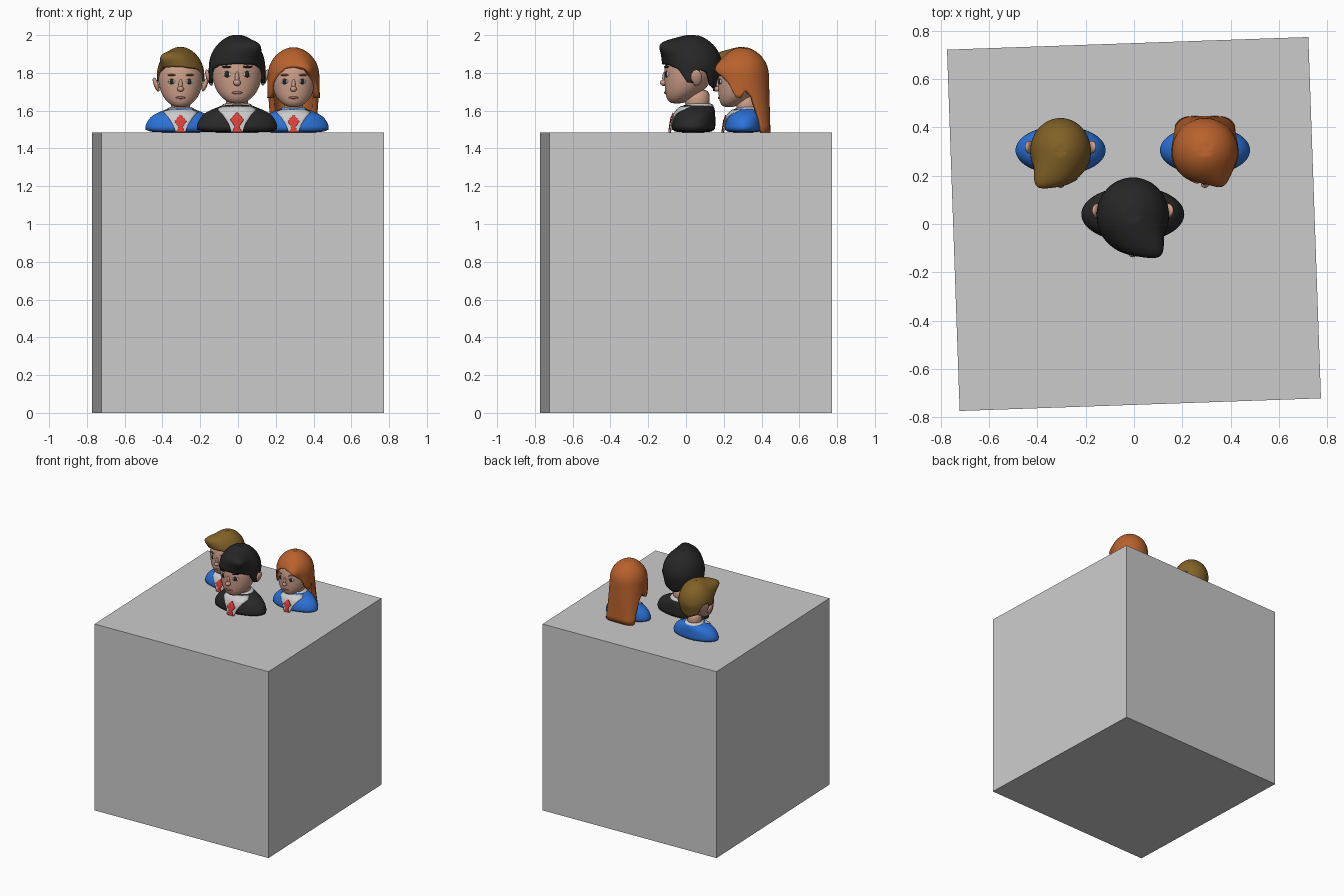
import bpy, bmesh, math
from mathutils import Matrix, Vector

if "Cube" in bpy.data.objects:
    bpy.data.objects.remove(bpy.data.objects["Cube"])

BASE = 1.485


def material(name, rgb):
    m = bpy.data.materials.new(name)
    m.diffuse_color = (*rgb, 1)
    m.use_nodes = True
    m.node_tree.nodes["Principled BSDF"].inputs["Base Color"].default_value = m.diffuse_color
    return m


SKIN = material("skin", (0.60, 0.34, 0.25))
WHITE = material("white_cloth", (0.75, 0.75, 0.73))
RED = material("red_cloth", (0.75, 0.05, 0.04))
DARK = material("dark", (0.02, 0.02, 0.02))
LIP = material("lip", (0.45, 0.17, 0.14))
BLACK = material("black_cloth", (0.022, 0.022, 0.022))
BLUE = material("blue_cloth", (0.025, 0.17, 0.70))
BROWN = material("brown_hair", (0.22, 0.12, 0.02))
GINGER = material("ginger_hair", (0.48, 0.12, 0.025))


def lerp_table(table, t):
    """Interpolate rows of (key, values...) at key t."""
    if t <= table[0][0]:
        return table[0][1:]
    for a, b in zip(table, table[1:]):
        if t <= b[0]:
            f = (t - a[0]) / (b[0] - a[0])
            return tuple(p + (q - p) * f for p, q in zip(a[1:], b[1:]))
    return table[-1][1:]


def finish(name, bm, mat, place, subsurf=0, thick=0):
    bmesh.ops.recalc_face_normals(bm, faces=bm.faces)
    bm.transform(place)
    me = bpy.data.meshes.new(name)
    bm.to_mesh(me)
    bm.free()
    me.materials.append(mat)
    me.shade_smooth()
    ob = bpy.data.objects.new(name, me)
    bpy.context.collection.objects.link(ob)
    if thick:
        mod = ob.modifiers.new("thickness", 'SOLIDIFY')
        mod.thickness, mod.offset = thick, -1
    if subsurf:
        mod = ob.modifiers.new("smooth", 'SUBSURF')
        mod.levels = mod.render_levels = subsurf
    return ob


def loft(name, rings, mat, place, n=32):
    """Elliptical rings: (z, half width, front y, back y)."""
    bm = bmesh.new()
    loops = []
    for z, rx, yf, yb in rings:
        loops.append([bm.verts.new((rx * math.sin(2 * math.pi * i / n),
                                    (yf + yb) / 2 - (yb - yf) / 2 * math.cos(2 * math.pi * i / n), z))
                      for i in range(n)])
    for a, b in zip(loops, loops[1:]):
        for i in range(n):
            bm.faces.new((a[i], a[(i + 1) % n], b[(i + 1) % n], b[i]))
    bm.faces.new(loops[0])
    bm.faces.new(loops[-1])
    return finish(name, bm, mat, place, 1)


def front_y(rings, x, z):
    rx, yf, yb = lerp_table(rings, z)
    return (yf + yb) / 2 - (yb - yf) / 2 * math.sqrt(max(0, 1 - (x / rx) ** 2))


def patch(name, outline, rings, off, mat, place, rows=16, cols=10):
    """Cloth laid on the front of a loft; outline is (z, half width)."""
    bm = bmesh.new()
    grid = []
    z0, z1 = outline[0][0], outline[-1][0]
    for r in range(rows + 1):
        z = z0 + (z1 - z0) * r / rows
        w = lerp_table(outline, z)[0]
        xs = [w * (2 * c / cols - 1) for c in range(cols + 1)]
        grid.append([bm.verts.new((x, front_y(rings, x, z) - off, z)) for x in xs])
    for a, b in zip(grid, grid[1:]):
        for c in range(cols):
            bm.faces.new((a[c], a[c + 1], b[c + 1], b[c]))
    return finish(name, bm, mat, place, 0, 0.006)


def blob(name, loc, radii, mat, place, tilt=0, axis='Y'):
    bm = bmesh.new()
    bmesh.ops.create_uvsphere(bm, u_segments=16, v_segments=10, radius=1)
    bm.transform(Matrix.Translation(loc) @ Matrix.Rotation(tilt, 4, axis) @ Matrix.Diagonal((*radii, 1)))
    return finish(name, bm, mat, place)


def hair(name, hairline, mat, place, rx, tufts, long=False, n=72, rows=20):
    """Cap grown from the crown to a hairline given as (angle from front, z)."""
    bm = bmesh.new()
    top, mid = 1.99, 1.82
    loops = []
    for r in range(1, rows + 1):
        loop = []
        for i in range(n):
            a = 2 * math.pi * i / n
            deg = math.degrees(min(a, 2 * math.pi - a))
            low = lerp_table(hairline, deg)[0]
            z = top - (top - low) * (r / rows) ** 1.6
            k, power = 1, 1
            if z > mid:
                k = (1 - ((z - mid) / (top - mid)) ** 2.2) ** 0.5
            elif long:
                d = (mid - z) / (mid - BASE)
                k, power = 1 + 0.06 * d, 1 - 0.6 * d
            else:
                k = 1 - 1.6 * (mid - z) * max(0, -math.cos(a))
            s = math.sin(a)
            p = Vector((rx * k * math.copysign(abs(s) ** power, s), 0.035 - 0.158 * k * math.cos(a), z))
            move = Vector()
            for centre, push, size in tufts:
                move += Vector(push) * math.exp(-(p - Vector(centre)).length_squared / size ** 2)
            loop.append(bm.verts.new(p + move))
        loops.append(loop)
    crown = bm.verts.new((0, 0.035, top))
    for i in range(n):
        bm.faces.new((crown, loops[0][i], loops[0][(i + 1) % n]))
        for a, b in zip(loops, loops[1:]):
            bm.faces.new((a[i], b[i], b[(i + 1) % n], a[(i + 1) % n]))
    return finish(name, bm, mat, place, 0, 0.03 if long else 0.02)


HEAD = [(1.637, .03, -.075, -.02), (1.652, .06, -.097, .01), (1.68, .092, -.108, .06), (1.72, .118, -.113, .11),
        (1.78, .135, -.115, .15), (1.84, .137, -.116, .165), (1.90, .125, -.095, .155), (1.95, .085, -.05, .11)]
TORSO = [(1.48, .223, -.08, .155), (1.52, .216, -.075, .156), (1.56, .2, -.068, .156), (1.59, .17, -.056, .155),
         (1.61, .125, -.04, .152), (1.625, .085, -.02, .147), (1.635, .065, 0, .13)]
SHIRT = [(1.486, .03), (1.53, .045), (1.58, .078), (1.61, .105), (1.625, .082)]
TIE = [(1.486, .026), (1.518, .012), (1.552, .036), (1.59, .004)]
SHORT = [(0, 1.845), (40, 1.84), (62, 1.82), (80, 1.75), (94, 1.745), (102, 1.82), (122, 1.80), (136, 1.73), (180, 1.70)]
CROPPED = [(0, 1.875), (45, 1.87), (65, 1.85), (82, 1.80), (94, 1.79), (102, 1.84), (124, 1.82), (138, 1.74), (180, 1.70)]
LONG = [(0, 1.885), (20, 1.875), (40, 1.83), (58, 1.78), (74, 1.70), (84, 1.69), (96, 1.74), (110, 1.70), (124, 1.60),
        (136, BASE), (180, BASE)]


def quiff(side):
    return [((.08 * side, -.08, 1.94), (.05 * side, -.06, .015), .06), ((0, -.09, 1.93), (0, -.025, .012), .07),
            ((0, .03, 1.99), (0, 0, .012), .1)]


def bust(tag, x, y, size, suit, hair_mat, hairline, rx, tufts, long=False):
    place = (Matrix.Translation((x, y, BASE)) @ Matrix.Diagonal((size, size, size, 1))
             @ Matrix.Translation((0, 0, -BASE)))
    # clothes and neck
    loft(tag + "_jacket", TORSO, suit, place)
    patch(tag + "_shirt", SHIRT, TORSO, .007, WHITE, place)
    patch(tag + "_tie", TIE, TORSO, .015, RED, place, 32)
    loft(tag + "_collar", [(1.60, .088, -.02, .148), (1.625, .084, -.012, .147), (1.642, .074, 0, .14)], WHITE, place)
    loft(tag + "_neck", [(1.60, .062, -.005, .125), (1.65, .058, -.005, .125), (1.72, .06, -.01, .13)], SKIN, place)
    # head and face
    loft(tag + "_head", HEAD, SKIN, place)
    blob(tag + "_nose", (0, -.118, 1.748), (.02, .02, .017), SKIN, place)
    blob(tag + "_nose_bridge", (0, -.112, 1.772), (.012, .014, .035), SKIN, place)
    blob(tag + "_mouth", (0, front_y(HEAD, 0, 1.695) + .002, 1.695), (.03, .008, .007), LIP, place)
    for s, side in ((-1, "left"), (1, "right")):
        ey = front_y(HEAD, .054, 1.79)
        blob(f"{tag}_{side}_eye_white", (.054 * s, ey + .004, 1.793), (.023, .007, .016), WHITE, place, .4 * s, 'Z')
        blob(f"{tag}_{side}_eye", (.053 * s, ey, 1.793), (.014, .007, .017), DARK, place, .4 * s, 'Z')
        blob(f"{tag}_{side}_brow", (.056 * s, ey, 1.832), (.028, .007, .006), hair_mat, place, .45 * s, 'Z')
        if not long:
            blob(f"{tag}_{side}_ear", (.148 * s, .055, 1.775), (.015, .03, .045), SKIN, place, .35 * s)
    # hair
    hair(tag + "_hair", hairline, hair_mat, place, rx, tufts, long)


# pedestal block, turned very slightly
bpy.ops.mesh.primitive_cube_add(size=1, location=(0, 0, BASE / 2), rotation=(0, 0, math.radians(2)))
block = bpy.context.object
block.name = "block"
block.scale = (1.497, 1.497, BASE)

bust("middle_man", -.005, 0, 1, BLACK, DARK, SHORT, .15, quiff(1))
bust("left_man", -.304, .27, .875, BLUE, BROWN, CROPPED, .144, quiff(-1))
bust("right_woman", .294, .27, .875, BLUE, GINGER, LONG, .156,
     [((.07, -.1, 1.87), (.015, -.03, 0), .06), ((0, .03, 1.99), (0, 0, .01), .1)], True)
